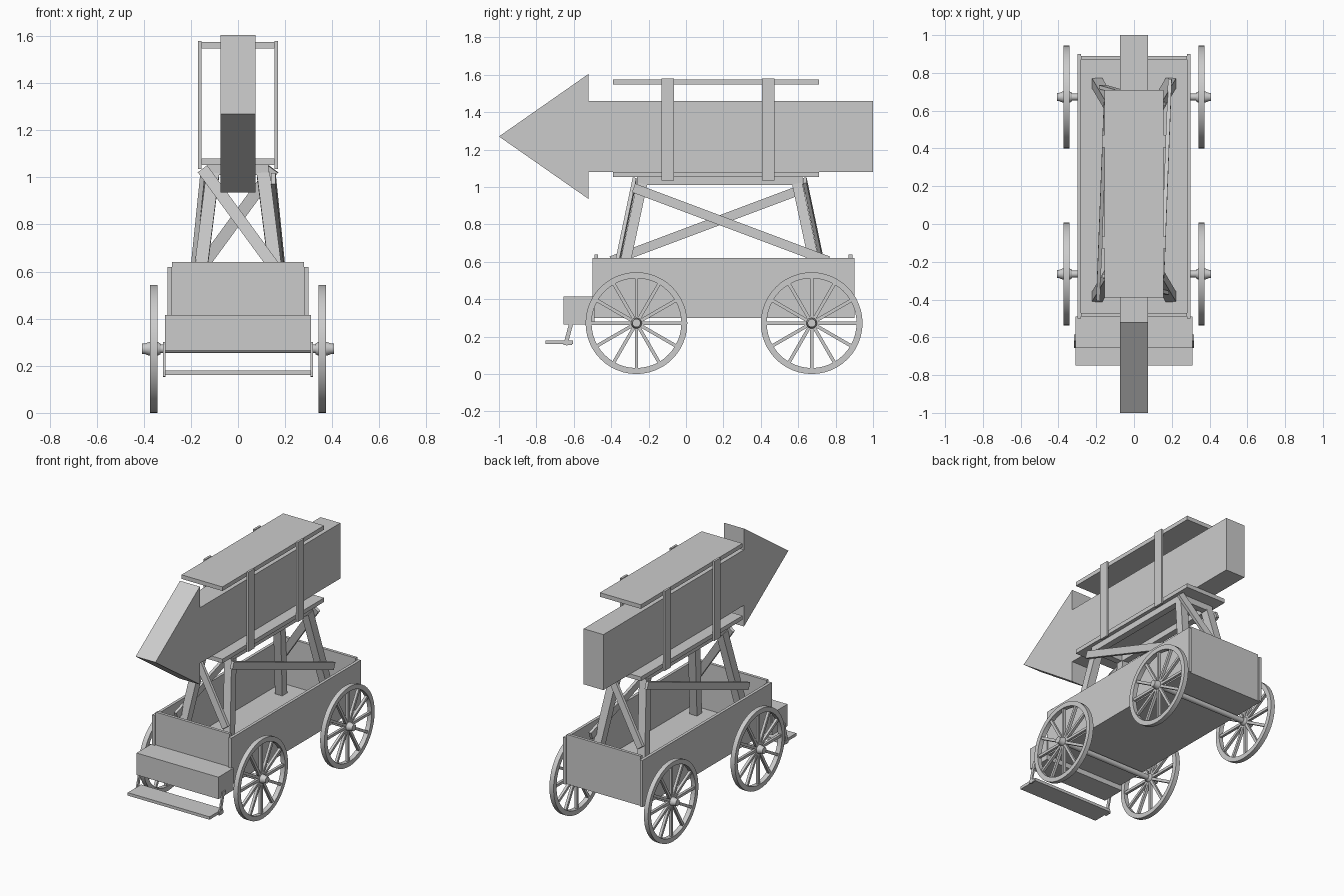
import bpy, bmesh, math
from mathutils import Vector, Matrix

if "Cube" in bpy.data.objects:
    bpy.data.objects.remove(bpy.data.objects["Cube"])


def finish(name, bm):
    bmesh.ops.recalc_face_normals(bm, faces=bm.faces)
    me = bpy.data.meshes.new(name)
    bm.to_mesh(me)
    bm.free()
    ob = bpy.data.objects.new(name, me)
    bpy.context.collection.objects.link(ob)
    return ob


def box(name, x0, x1, y0, y1, z0, z1):
    bm = bmesh.new()
    m = Matrix.Translation(((x0 + x1) / 2, (y0 + y1) / 2, (z0 + z1) / 2))
    m = m @ Matrix.Diagonal((x1 - x0, y1 - y0, z1 - z0, 1))
    bmesh.ops.create_cube(bm, size=1, matrix=m)
    return finish(name, bm)


def beam_matrix(p, q, w, d, side):
    """Unit cube -> beam from p to q; w is its width along the side axis."""
    p, q = Vector(p), Vector(q)
    z = (q - p).normalized()
    x = Vector(side)
    x = (x - z * x.dot(z)).normalized()
    y = z.cross(x)
    m = Matrix((x * w, y * d, q - p)).transposed().to_4x4()
    m.translation = (p + q) / 2
    return m


def beam(name, p, q, w, d, side):
    bm = bmesh.new()
    bmesh.ops.create_cube(bm, size=1, matrix=beam_matrix(p, q, w, d, side))
    return finish(name, bm)


def lathe_x(bm, profile, centre, steps, closed):
    """Spin (x, radius) points around the x axis through centre."""
    c = Vector(centre)
    vs = [bm.verts.new(c + Vector((x, 0, r))) for x, r in profile]
    pairs = list(zip(vs, vs[1:])) + ([(vs[-1], vs[0])] if closed else [])
    es = [bm.edges.new(p) for p in pairs]
    bmesh.ops.spin(bm, geom=vs + es, cent=c, axis=(1, 0, 0),
                   angle=2 * math.pi, steps=steps, use_merge=True)
    bmesh.ops.remove_doubles(bm, verts=bm.verts, dist=1e-5)


def smooth(ob):
    bpy.ops.object.select_all(action='DESELECT')
    ob.select_set(True)
    bpy.context.view_layer.objects.active = ob
    bpy.ops.object.shade_smooth_by_angle(angle=math.radians(35))


# Big arrow sign: side profile (y, z) extruded across x
bm = bmesh.new()
outline = [(-1, 1.27), (-0.52, 0.935), (-0.52, 1.08), (1, 1.08),
           (1, 1.46), (-0.52, 1.46), (-0.52, 1.605)]
f = bm.faces.new([bm.verts.new((-0.075, y, z)) for y, z in outline])
r = bmesh.ops.extrude_face_region(bm, geom=[f])
bmesh.ops.translate(bm, vec=(0.15, 0, 0),
                    verts=[v for v in r['geom'] if isinstance(v, bmesh.types.BMVert)])
finish("arrow", bm)

# Planks above and below the arrow
box("top_plank", -0.155, 0.155, -0.39, 0.71, 1.547, 1.575)
box("bottom_plank", -0.155, 0.155, -0.39, 0.71, 1.052, 1.08)

# Frame under the bottom plank
for y in (-0.24, 0.60):
    box("frame_cross", -0.09, 0.09, y - 0.022, y + 0.022, 1.01, 1.052)

# Wagon box
box("wagon_floor", -0.28, 0.28, -0.49, 0.89, 0.30, 0.32)
for n, y in (("front", -0.48), ("back", 0.88)):
    box("wagon_%s_panel" % n, -0.28, 0.28, y - 0.01, y + 0.01, 0.30, 0.64)

for s in (-1, 1):
    # Wagon side, frame rail and the straps joining the planks
    box("wagon_side", *sorted((s * 0.28, s * 0.30)), -0.50, 0.90, 0.30, 0.62)
    box("frame_rail", *sorted((s * 0.085, s * 0.13)), -0.262, 0.622, 1.01, 1.052)
    for y in (-0.098, 0.439):
        box("strap", *sorted((s * 0.155, s * 0.17)), y - 0.033, y + 0.033, 1.035, 1.58)
    # Splayed legs standing on the floor
    for t in (-1, 1):
        beam("leg", (s * 0.195, 0.18 + t * 0.565, 0.315),
             (s * 0.107, 0.18 + t * 0.415, 1.015), 0.055, 0.055, (1, 0, 0))
    # One diagonal brace along each side
    beam("side_brace", (s * 0.150, 0.18 - s * 0.46, 0.995),
         (s * 0.190, 0.18 + s * 0.58, 0.605), 0.02, 0.05, (1, 0, 0))
    # One diagonal brace across each end
    beam("end_brace", (s * 0.150, 0.18 + s * 0.455, 1.035),
         (-s * 0.165, 0.18 + s * 0.545, 0.605), 0.02, 0.05, (0, 1, 0))

# Driver's box and hanging footboard
box("front_box", -0.31, 0.31, -0.655, -0.49, 0.265, 0.415)
box("footboard", -0.31, 0.31, -0.75, -0.605, 0.16, 0.18)
for s in (-1, 1):
    beam("footboard_bracket", (s * 0.313, -0.61, 0.285),
         (s * 0.313, -0.645, 0.155), 0.01, 0.022, (1, 0, 0))
    box("bracket_foot", *sorted((s * 0.308, s * 0.318)), -0.655, -0.61, 0.155, 0.175)
    box("bracket_top", *sorted((s * 0.308, s * 0.318)), -0.62, -0.585, 0.275, 0.30)

# Wheels and axles
R = 0.272
for y in (-0.265, 0.672):
    bm = bmesh.new()
    lathe_x(bm, [(-0.34, 0), (-0.34, 0.018), (0.34, 0.018), (0.34, 0)], (0, y, R), 16, False)
    smooth(finish("axle", bm))
    for s in (-1, 1):
        c = Vector((s * 0.358, y, R))
        bm = bmesh.new()
        lathe_x(bm, [(-0.016, 0.24), (0.016, 0.24), (0.016, R), (-0.016, R)], c, 48, True)
        smooth(finish("wheel_rim", bm))
        bm = bmesh.new()
        hub = [(-0.03, 0), (-0.03, 0.022), (-0.018, 0.029), (0.02, 0.029),
               (0.038, 0.022), (0.05, 0.022), (0.05, 0)]
        lathe_x(bm, [(s * a, b) for a, b in hub], c, 20, False)
        smooth(finish("wheel_hub", bm))
        bm = bmesh.new()
        for i in range(12):
            d = Vector((0, math.cos(i * math.pi / 6), math.sin(i * math.pi / 6)))
            bmesh.ops.create_cube(bm, size=1, matrix=beam_matrix(
                c + d * 0.02, c + d * 0.243, 0.018, 0.018, (1, 0, 0)))
        finish("wheel_spokes", bm)
